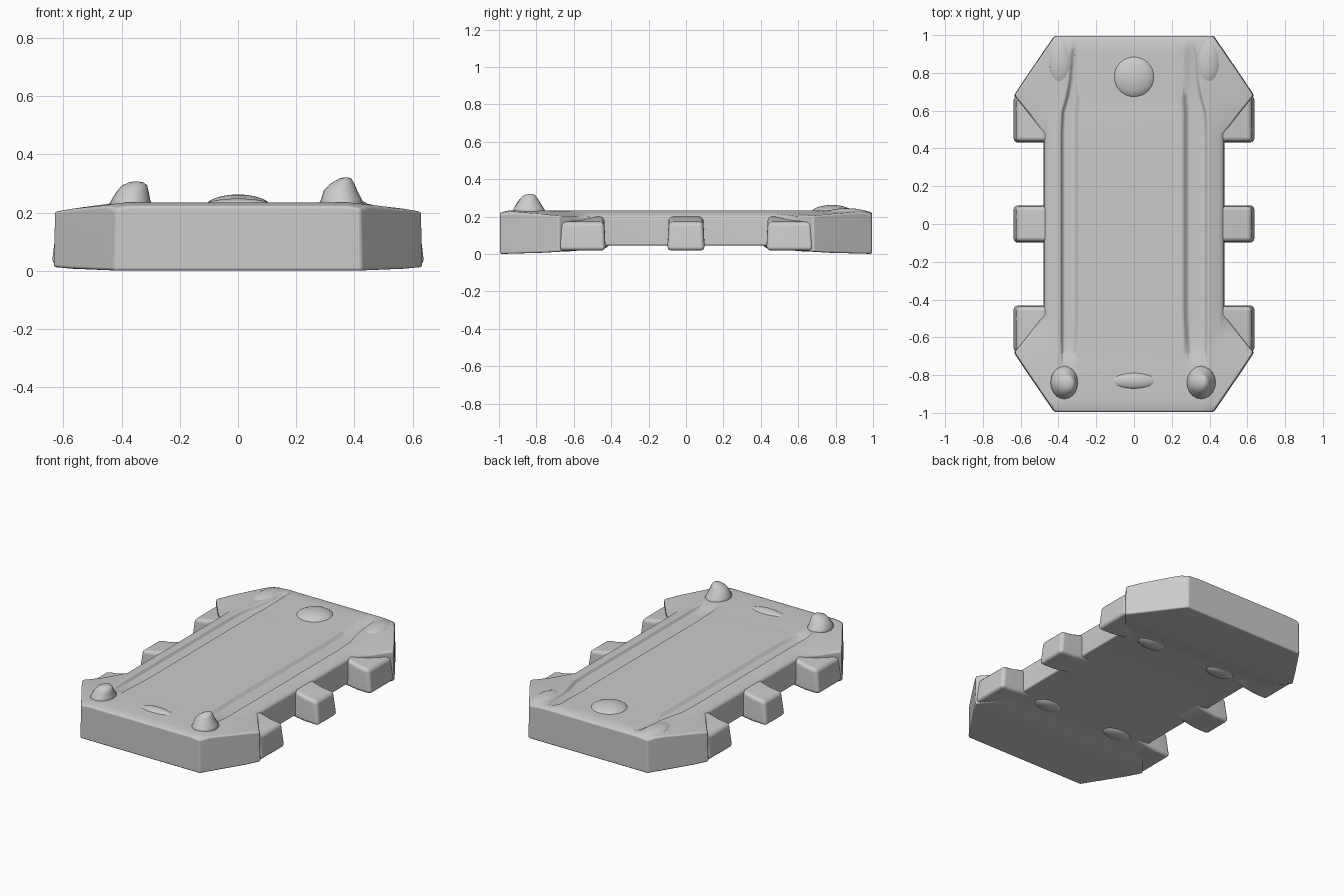
import bpy
import bmesh
from math import cos, sin, tau
from mathutils import Matrix, Vector

cube = bpy.data.objects.get("Cube")
if cube:
    bpy.data.objects.remove(cube, do_unlink=True)

GREY = (0.6, 0.6, 0.6, 1.0)
mat = bpy.data.materials.new("plain grey")
mat.use_nodes = True
mat.diffuse_color = GREY
bsdf = mat.node_tree.nodes["Principled BSDF"]
bsdf.inputs["Base Color"].default_value = GREY
bsdf.inputs["Roughness"].default_value = 0.7


def finish(name, bm):
    """Turn a bmesh into a smooth-shaded object."""
    bmesh.ops.recalc_face_normals(bm, faces=bm.faces[:])
    for f in bm.faces:
        f.smooth = True
    mesh = bpy.data.meshes.new(name)
    bm.to_mesh(mesh)
    bm.free()
    mesh.materials.append(mat)
    ob = bpy.data.objects.new(name, mesh)
    bpy.context.collection.objects.link(ob)
    return ob


def loft(name, rings, round_edge=0.0):
    """Skin closed rings of equal length, cap both ends, round sharp edges."""
    bm = bmesh.new()
    loops = [[bm.verts.new(p) for p in ring] for ring in rings]
    n = len(loops[0])
    for a, b in zip(loops, loops[1:]):
        for i in range(n):
            j = (i + 1) % n
            bm.faces.new((a[i], a[j], b[j], b[i]))
    bm.faces.new(loops[0])
    bm.faces.new(loops[-1])
    ob = finish(name, bm)
    if round_edge:
        bevel = ob.modifiers.new("round edges", "BEVEL")
        bevel.width = round_edge
        bevel.segments = 3
        bevel.limit_method = "ANGLE"
        bevel.angle_limit = 0.8
        ob.modifiers.new("even shading", "WEIGHTED_NORMAL")


def mound(name, centre, size):
    """Squashed ball, half sunk in the surface."""
    bm = bmesh.new()
    m = Matrix.Translation(centre) @ Matrix.Diagonal(Vector(size)).to_4x4()
    bmesh.ops.create_uvsphere(bm, u_segments=32, v_segments=20, radius=1, matrix=m)
    finish(name, bm)


def knob(name, levels):
    """Stack of ovals: centre x, centre y, radius x, radius y, height."""
    loft(name, [[(x + rx * cos(tau * i / 20), y + ry * sin(tau * i / 20), z)
                 for i in range(20)] for x, y, rx, ry, z in levels])


def section(y, w, base, edge, top, depth, inner, outer):
    """Cross-section of the platform with a groove on each side."""
    def half(s, inn):
        shoulder = min(0.45, w - 0.02)
        return [(s * inn, y, top), (s * (inn + 0.025), y, top - depth),
                (s * (outer - 0.015), y, top - depth), (s * outer, y, top),
                (s * shoulder, y, edge + 0.55 * (top - edge)),
                (s * w, y, edge), (s * (w + 0.004), y, base)]
    return half(1, inner) + half(-1, inner + 0.03)[::-1]


# Platform: y, half width, base, side top, deck top, groove depth, inner, outer
stations = [
    (-0.995, 0.42, 0.0, 0.212, 0.222, 0, 0.27, 0.37),
    (-0.94, 0.457, 0.002, 0.222, 0.234, 0, 0.27, 0.385),
    (-0.76, 0.58, 0.007, 0.212, 0.233, 0, 0.27, 0.39),
    (-0.68, 0.632, 0.012, 0.203, 0.233, 0.025, 0.27, 0.39),
    (-0.59, 0.56, 0.016, 0.20, 0.234, 0.028, 0.265, 0.39),
    (-0.48, 0.475, 0.045, 0.197, 0.234, 0.028, 0.26, 0.39),
    (0.48, 0.475, 0.045, 0.197, 0.234, 0.028, 0.26, 0.39),
    (0.59, 0.56, 0.016, 0.20, 0.234, 0.028, 0.26, 0.385),
    (0.68, 0.632, 0.012, 0.203, 0.233, 0.025, 0.255, 0.36),
    (0.76, 0.58, 0.007, 0.212, 0.234, 0.022, 0.255, 0.345),
    (0.91, 0.478, 0.003, 0.222, 0.235, 0.016, 0.255, 0.335),
    (0.95, 0.45, 0.002, 0.222, 0.234, 0, 0.255, 0.335),
    (0.995, 0.42, 0.0, 0.212, 0.222, 0, 0.255, 0.335),
]
loft("platform", [section(*s) for s in stations], 0.018)

# Three side feet on each side, sloping down and outwards
for side, s in (("left", 1), ("right", -1)):
    for place, y0, y1 in (("front", -0.68, -0.43), ("middle", -0.10, 0.10), ("back", 0.43, 0.68)):
        rings = []
        for low_x, high_x, low, high in ((0.38, 0.38, 0.05, 0.20), (0.47, 0.47, 0.03, 0.20),
                                         (0.54, 0.54, 0.02, 0.18), (0.64, 0.622, 0.018, 0.17)):
            rings.append([(s * low_x, y0, low), (s * low_x, y1, low),
                          (s * high_x, y1 - 0.008, high), (s * high_x, y0 + 0.008, high)])
        loft(f"{side}_{place}_foot", rings, 0.022)

# Leaning knobs on the front corners
knob("left_knob", [(0.355, -0.84, 0.085, 0.10, 0.21), (0.355, -0.84, 0.07, 0.08, 0.245),
                   (0.352, -0.84, 0.058, 0.06, 0.275), (0.358, -0.84, 0.042, 0.046, 0.298),
                   (0.368, -0.835, 0.022, 0.028, 0.316), (0.371, -0.833, 0.007, 0.01, 0.321)])
knob("right_knob", [(-0.368, -0.84, 0.08, 0.10, 0.21), (-0.368, -0.84, 0.066, 0.08, 0.245),
                    (-0.362, -0.845, 0.055, 0.06, 0.272), (-0.355, -0.845, 0.043, 0.045, 0.293),
                    (-0.35, -0.84, 0.026, 0.028, 0.303), (-0.35, -0.84, 0.01, 0.01, 0.306)])

# Low mounds on the deck and on the back corners
mound("back_mound", (0, 0.78, 0.215), (0.115, 0.115, 0.047))
mound("front_mound", (0, -0.83, 0.222), (0.12, 0.045, 0.026))
for side, s in (("left", 1), ("right", -1)):
    mound(f"{side}_back_swell", (s * 0.39, 0.86, 0.205), (0.07, 0.13, 0.04))
    # Uneven lumps underneath, beside the end caps
    for place, y in (("front", -0.47), ("back", 0.47)):
        mound(f"{side}_{place}_under_lump", (s * 0.26, y, 0.055), (0.10, 0.06, 0.03))
